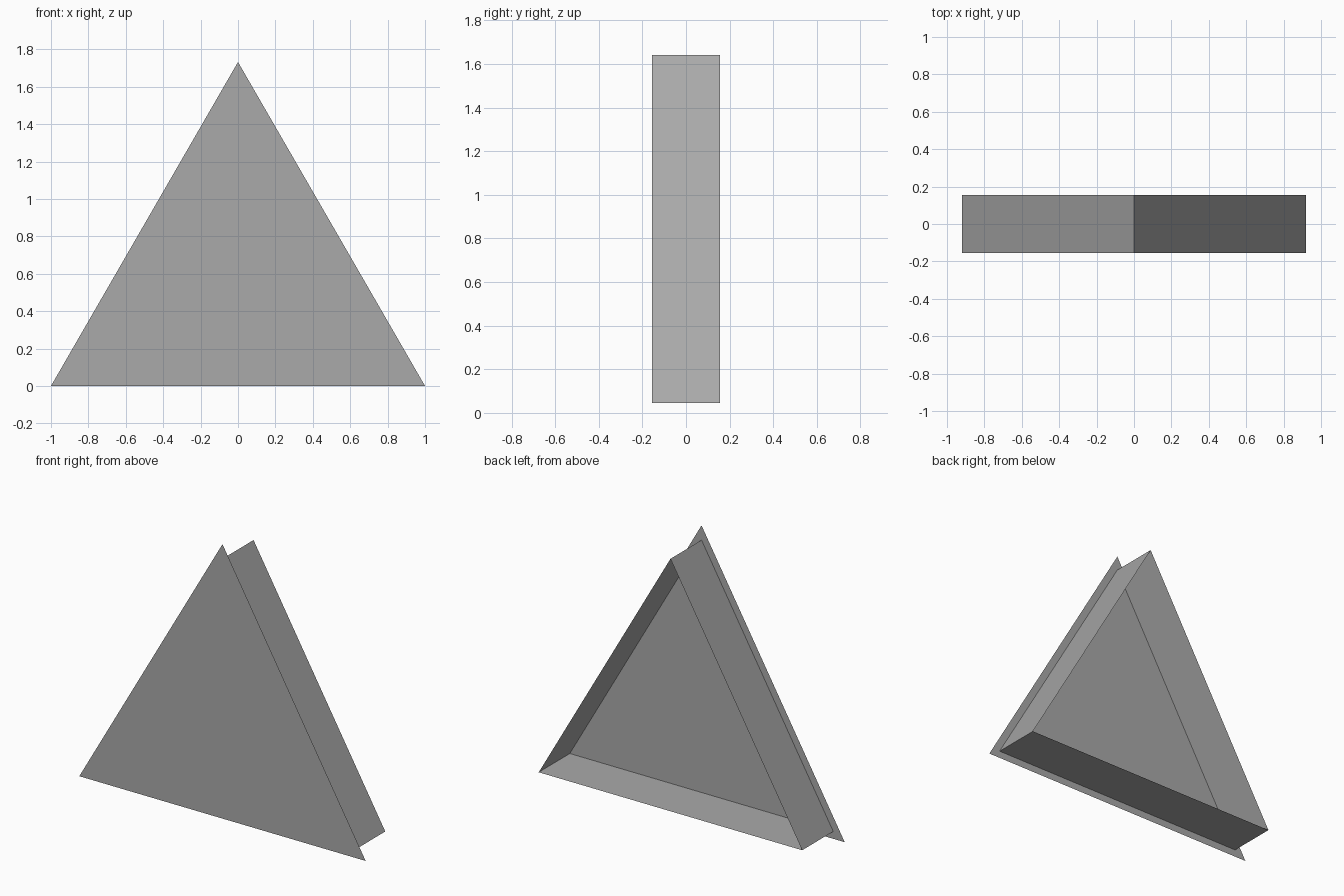
import bpy, bmesh, math

if "Cube" in bpy.data.objects:
    bpy.data.objects.remove(bpy.data.objects["Cube"], do_unlink=True)

DEPTH = 0.155                    # half depth of the wall
CENTRE_Z = 1 / math.sqrt(3)      # shared centre of both triangles

grey = bpy.data.materials.new("mid_grey")
grey.use_nodes = True
colour = (0.4, 0.4, 0.4, 1)
grey.diffuse_color = colour
grey.node_tree.nodes["Principled BSDF"].inputs["Base Color"].default_value = colour


def triangle(bm, half_side, y):
    """Upright equilateral triangle facing the front."""
    radius = half_side * 2 / math.sqrt(3)
    angles = [math.radians(a) for a in (90, 210, 330)]
    return bm.faces.new([bm.verts.new((radius * math.cos(a), y,
                                       CENTRE_Z + radius * math.sin(a)))
                         for a in angles])


def finish(bm, name):
    mesh = bpy.data.meshes.new(name)
    bm.to_mesh(mesh)
    bm.free()
    mesh.materials.append(grey)
    obj = bpy.data.objects.new(name, mesh)
    bpy.context.collection.objects.link(obj)


# Thin front plate that overhangs the wall
bm = bmesh.new()
triangle(bm, 1.0, -DEPTH)
finish(bm, "front_plate")

# Sheet wall behind the plate, open at the back
bm = bmesh.new()
base = triangle(bm, 0.92, -DEPTH)
edges = list(base.edges)
bmesh.ops.delete(bm, geom=[base], context='FACES_ONLY')
result = bmesh.ops.extrude_edge_only(bm, edges=edges)
for v in result["geom"]:
    if isinstance(v, bmesh.types.BMVert):
        v.co.y = DEPTH
# Point the wall faces outward
bm.normal_update()
for f in bm.faces:
    c = f.calc_center_median()
    c.y, c.z = 0, c.z - CENTRE_Z
    if f.normal.dot(c) < 0:
        f.normal_flip()
finish(bm, "side_wall")
